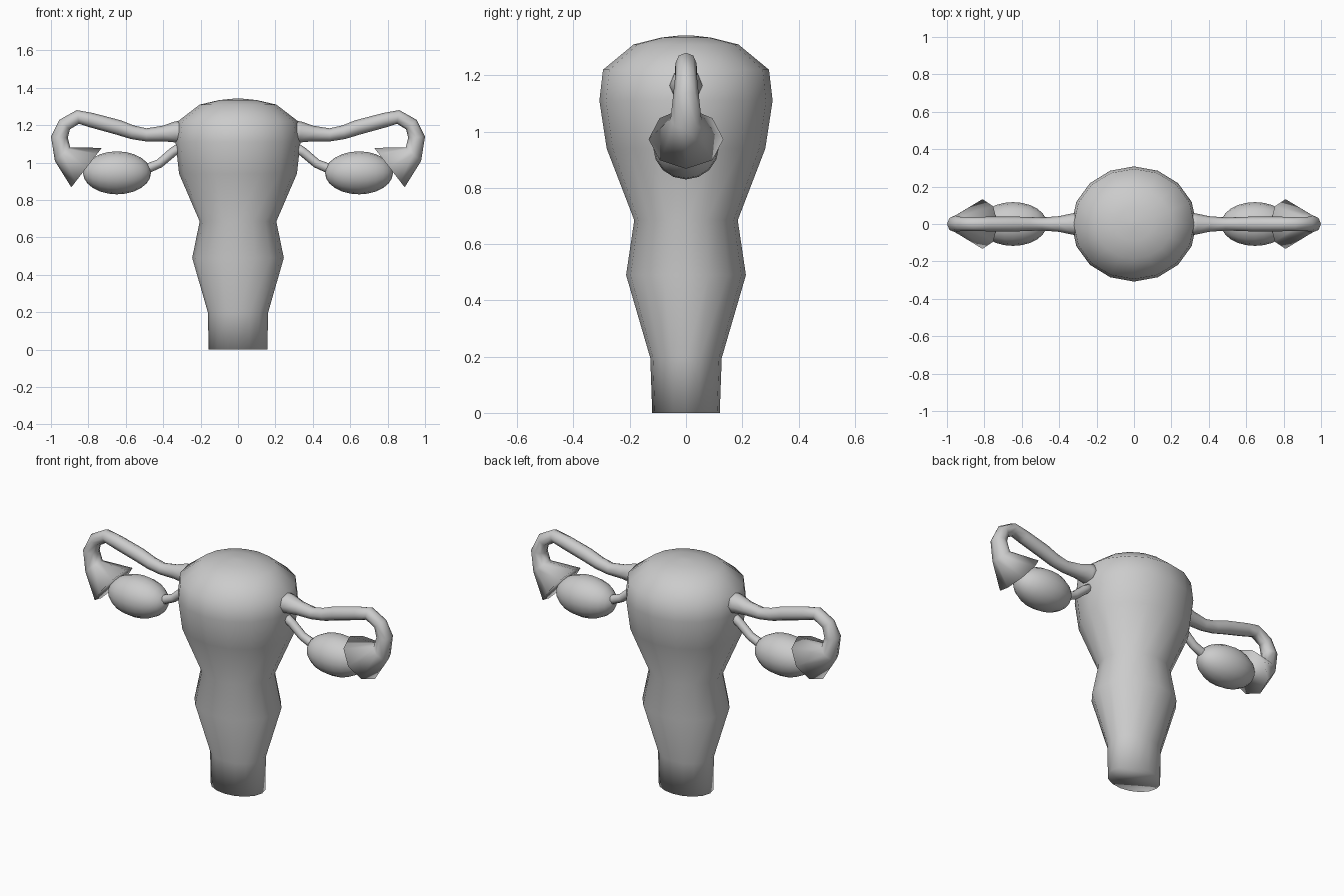
import bpy, bmesh, math
from mathutils import Vector

if "Cube" in bpy.data.objects:
    bpy.data.objects.remove(bpy.data.objects["Cube"])


def finish(name, bm):
    bmesh.ops.recalc_face_normals(bm, faces=bm.faces)
    me = bpy.data.meshes.new(name)
    bm.to_mesh(me)
    bm.free()
    for p in me.polygons:
        p.use_smooth = True
    ob = bpy.data.objects.new(name, me)
    bpy.context.collection.objects.link(ob)
    return ob


def skin(bm, rings):
    # bridge consecutive vertex rings and close both ends
    n = len(rings[0])
    for a, b in zip(rings, rings[1:]):
        for i in range(n):
            j = (i + 1) % n
            bm.faces.new((a[i], a[j], b[j], b[i]))
    bm.faces.new(rings[0])
    bm.faces.new(rings[-1])


def tube(name, path, side, sides=8, end_dir=None):
    # path entries: x, z, radius; the path lies in the xz plane
    bm = bmesh.new()
    pts = [Vector((x, 0, z)) for x, z, r in path]
    rings = []
    for k, (x, z, r) in enumerate(path):
        t = pts[min(k + 1, len(pts) - 1)] - pts[max(k - 1, 0)]
        if end_dir and k == len(pts) - 1:
            t = Vector(end_dir)
        t.normalize()
        u = Vector((-t.z, 0, t.x))
        ring = []
        for i in range(sides):
            a = 2 * math.pi * i / sides
            p = pts[k] + u * r * math.cos(a) + Vector((0, r * math.sin(a), 0))
            ring.append(bm.verts.new((p.x * side, p.y, p.z)))
        rings.append(ring)
    skin(bm, rings)
    return finish(name, bm)


# main body: elliptical rings of x radius, y radius, height
profile = [(.158, .12, 0), (.16, .127, .195), (.245, .213, .49),
           (.205, .184, .685), (.315, .282, .94), (.334, .308, 1.11),
           (.322, .295, 1.22), (.205, .186, 1.31), (.1, .09, 1.334),
           (.02, .018, 1.342)]
bm = bmesh.new()
rings = [[bm.verts.new((rx * math.cos(i * math.pi / 8),
                        ry * math.sin(i * math.pi / 8), z))
          for i in range(16)] for rx, ry, z in profile]
skin(bm, rings)
finish("body", bm)

tube_path = [(.28, 1.165, .064), (.335, 1.163, .056), (.40, 1.155, .042),
             (.49, 1.148, .035), (.565, 1.162, .037), (.64, 1.188, .04),
             (.785, 1.227, .039), (.856, 1.244, .037), (.927, 1.203, .038),
             (.955, 1.135, .045), (.938, 1.045, .055), (.81, .973, .133)]
ligament_path = [(.29, 1.095, .025), (.35, 1.055, .025),
                 (.42, .995, .024), (.48, .97, .026), (.53, .96, .028)]

for side, label in ((1, "right"), (-1, "left")):
    # curved tube ending in a flared funnel
    tube("tube_" + label, tube_path, side, 8, (-.207, 0, -.16))
    # thin cord joining ovary and body
    tube("ligament_" + label, ligament_path, side)
    # ovary
    bm = bmesh.new()
    bmesh.ops.create_uvsphere(bm, u_segments=16, v_segments=12, radius=1)
    for v in bm.verts:
        x, y, z = v.co
        v.co = (side * (.647 + .182 * z), .117 * y, .945 + .115 * x)
    finish("ovary_" + label, bm)
